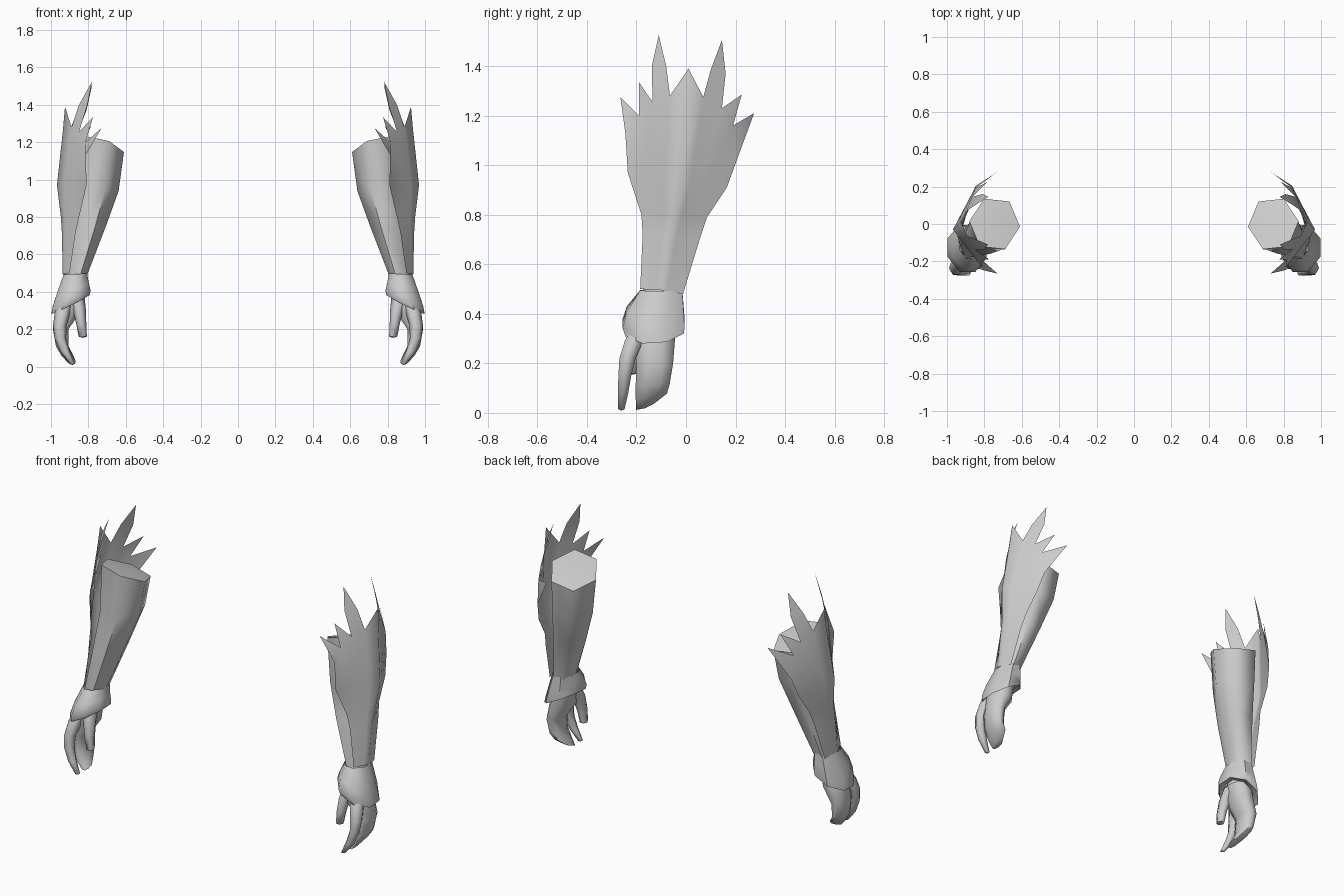
import bpy, bmesh, math
from mathutils import Vector

grey = bpy.data.materials.new("plain_grey")
grey.diffuse_color = (0.6, 0.6, 0.6, 1)


def finish(name, bm, angle, recalc=True):
    """Turn a bmesh into a mirrored pair with smooth shading."""
    if recalc:
        bmesh.ops.recalc_face_normals(bm, faces=bm.faces)
    mesh = bpy.data.meshes.new(name)
    bm.to_mesh(mesh)
    bm.free()
    obj = bpy.data.objects.new(name, mesh)
    bpy.context.collection.objects.link(obj)
    mesh.materials.append(grey)
    bpy.ops.object.select_all(action='DESELECT')
    obj.select_set(True)
    bpy.context.view_layer.objects.active = obj
    bpy.ops.object.shade_smooth_by_angle(angle=math.radians(angle))
    mirror = obj.modifiers.new("mirror", 'MIRROR')
    mirror.use_mirror_merge = False
    return obj


def loft(name, rings, sides, caps=(True, True), turn=0.0, angle=66):
    """Rings are (x, y, z, x radius, y radius, z slope along x, z slope along y)."""
    bm = bmesh.new()
    loops = []
    for x, y, z, rx, ry, sx, sy in rings:
        loop = []
        for i in range(sides):
            a = math.tau * i / sides + turn
            dx, dy = rx * math.cos(a), ry * math.sin(a)
            loop.append(bm.verts.new((x + dx, y + dy, z + sx * dx + sy * dy)))
        loops.append(loop)
    for a, b in zip(loops, loops[1:]):
        for i in range(sides):
            j = (i + 1) % sides
            bm.faces.new((a[i], a[j], b[j], b[i]))
    for use, loop in zip(caps, (loops[0], loops[-1])):
        if use:
            mid = sum((v.co for v in loop), Vector()) / sides
            c = bm.verts.new(mid + Vector((0, 0, 0.012 if loop is loops[0] else -0.006)))
            for i in range(sides):
                bm.faces.new((loop[i], loop[(i + 1) % sides], c))
    return finish(name, bm, angle)


# Tapered six-sided forearm with a slanted top
loft("forearm", [
    (0.745, 0.0, 1.175, 0.136, 0.148, 0.24, -0.33),
    (0.76, -0.012, 0.95, 0.122, 0.138, 0.1, 0),
    (0.803, -0.05, 0.75, 0.097, 0.118, 0, 0),
    (0.870, -0.095, 0.48, 0.060, 0.087, 0, 0),
    (0.875, -0.10, 0.40, 0.060, 0.087, 0, 0)], 6, (True, False), 0.1)

# Flared wrist cuff with a rim turned in below
loft("cuff", [
    (0.870, -0.100, 0.495, 0.068, 0.092, -0.05, 0.0),
    (0.882, -0.124, 0.42, 0.092, 0.124, -0.3, 0),
    (0.890, -0.131, 0.365, 0.109, 0.135, -0.45, 0.03),
    (0.894, -0.126, 0.335, 0.112, 0.128, -0.50, 0.06),
    (0.890, -0.130, 0.36, 0.070, 0.090, -0.5, 0)], 8, (False, False), math.pi / 8, 50)

# Palm running into the joined fingers
loft("palm_and_fingers", [
    (0.890, -0.130, 0.38, 0.066, 0.090, 0, 0),
    (0.908, -0.130, 0.29, 0.070, 0.092, 0, 0),
    (0.948, -0.126, 0.20, 0.045, 0.080, 0, 0),
    (0.940, -0.135, 0.11, 0.036, 0.074, 0, 0.05),
    (0.915, -0.140, 0.065, 0.032, 0.068, 0, 0.2),
    (0.888, -0.165, 0.025, 0.022, 0.040, 0, 0.35)], 8, (False, True), math.pi / 8)

# Separate pointed front finger
loft("front_finger", [
    (0.915, -0.180, 0.35, 0.040, 0.040, 0, 0),
    (0.938, -0.210, 0.29, 0.042, 0.043, 0, 0),
    (0.953, -0.236, 0.22, 0.036, 0.038, 0, 0),
    (0.950, -0.247, 0.15, 0.031, 0.030, 0, 0),
    (0.925, -0.254, 0.08, 0.027, 0.024, 0, 0),
    (0.885, -0.261, 0.015, 0.013, 0.015, 0, 0)], 6, (False, True))

# Hanging thumb
loft("thumb", [
    (0.865, -0.165, 0.37, 0.045, 0.050, 0, 0),
    (0.850, -0.195, 0.31, 0.036, 0.042, 0, 0),
    (0.838, -0.212, 0.23, 0.027, 0.034, 0, 0),
    (0.830, -0.215, 0.16, 0.022, 0.026, 0, 0)], 6, (False, True))

# Spiked fin wrapped around the outside of the forearm
rows = [  # front edge, ridge, back edge
    ((0.90, -0.185, 0.50), (0.937, -0.10, 0.495), (0.915, -0.012, 0.48)),
    ((0.868, -0.175, 0.72), (0.942, -0.07, 0.72), (0.895, 0.055, 0.70)),
    ((0.85, -0.180, 0.80), (0.947, -0.05, 0.80), (0.880, 0.085, 0.79)),
    ((0.81, -0.235, 0.97), (0.968, -0.03, 0.97), (0.865, 0.165, 0.91))]
top = [(0.815, -0.245, 1.13), (0.815, -0.19, 1.20), (0.85, -0.135, 1.255),
       (0.89, -0.065, 1.28), (0.935, 0.0, 1.275), (0.895, 0.07, 1.275),
       (0.865, 0.145, 1.23), (0.85, 0.19, 1.16), (0.845, 0.205, 1.02)]
spikes = [  # first root, last root, points over the spike
    (0, 1, [(0.73, -0.265, 1.275)]),
    (1, 2, [(0.775, -0.19, 1.335)]),
    (2, 3, [(0.805, -0.138, 1.40), (0.78, -0.11, 1.525), (0.85, -0.08, 1.40)]),
    (3, 5, [(0.925, 0.01, 1.39)]),
    (5, 6, [(0.85, 0.10, 1.385), (0.78, 0.145, 1.505), (0.81, 0.16, 1.37)]),
    (6, 7, [(0.785, 0.225, 1.285)]),
    (7, 8, [(0.735, 0.275, 1.21)])]
bm = bmesh.new()
grid = []
for front, ridge, back in rows:
    f, r, b = Vector(front), Vector(ridge), Vector(back)
    line = [f.lerp(r, i / 4) for i in range(4)] + [r.lerp(b, i / 4) for i in range(5)]
    grid.append([bm.verts.new(p) for p in line])
grid.append([bm.verts.new(p) for p in top])
for low, high in zip(grid, grid[1:]):
    for i in range(8):
        bm.faces.new((low[i], low[i + 1], high[i + 1], high[i]))
for first, last, points in spikes:
    tips = [bm.verts.new(p) for p in reversed(points)]
    base = grid[-1][first:last + 1]
    if len(tips) == 3:
        bm.faces.new((base[0], base[1], tips[0], tips[2]))
        bm.faces.new((tips[2], tips[0], tips[1]))
    else:
        for a, b in zip(base, base[1:]):
            bm.faces.new((a, b, tips[0]))
finish("spiked_fin", bm, 85, recalc=False)
